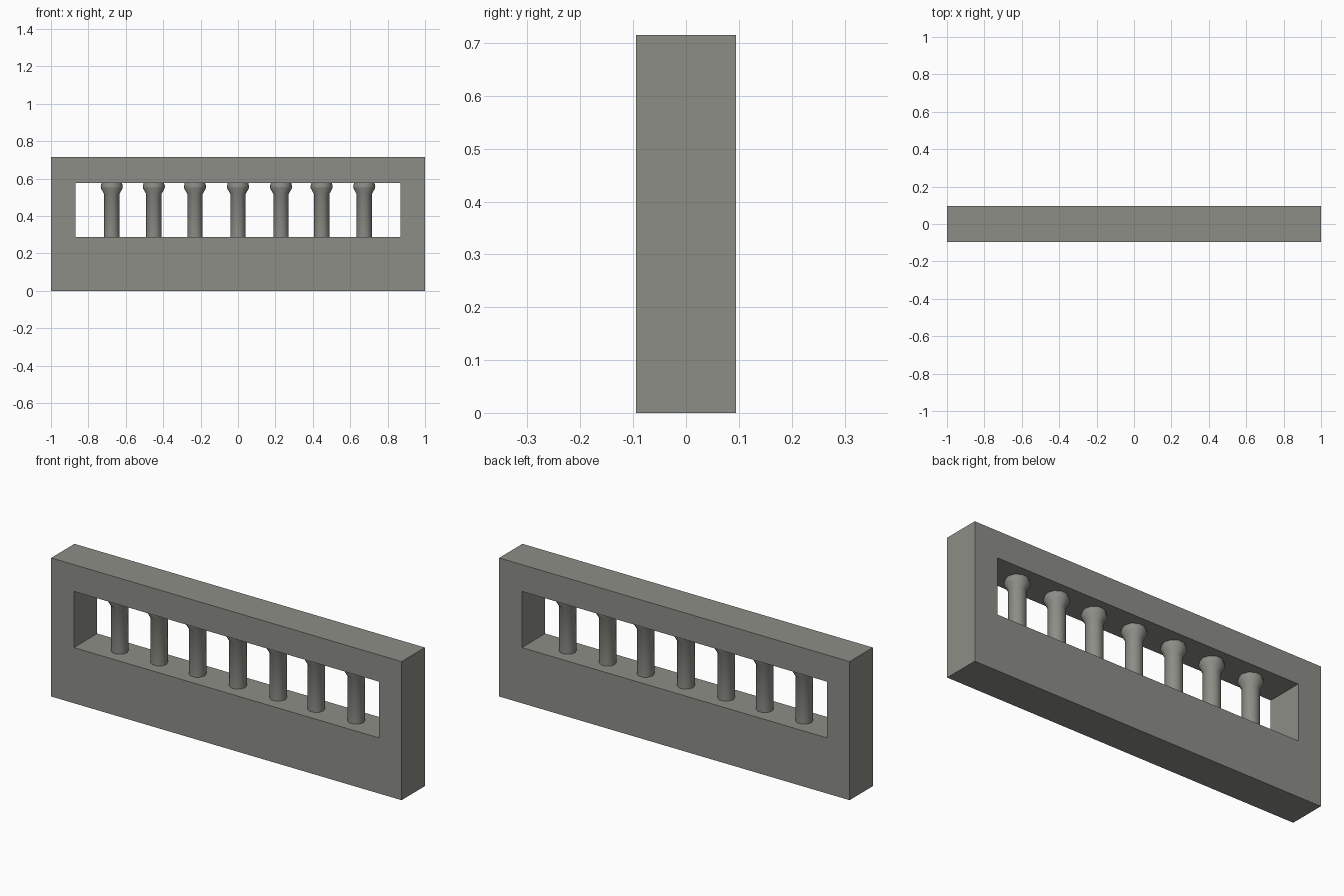
import bpy, bmesh, math

if "Cube" in bpy.data.objects:
    bpy.data.objects.remove(bpy.data.objects["Cube"])

stone = bpy.data.materials.new("grey stone")
stone.diffuse_color = (0.27, 0.27, 0.245, 1)
stone.use_nodes = True
stone.node_tree.nodes["Principled BSDF"].inputs["Base Color"].default_value = stone.diffuse_color

W, D, H = 1.0, 0.095, 0.715          # half width, half depth, height
OX, OZ0, OZ1 = 0.87, 0.287, 0.577    # opening


def finish(name, bm):
    bmesh.ops.recalc_face_normals(bm, faces=bm.faces)
    me = bpy.data.meshes.new(name)
    bm.to_mesh(me)
    bm.free()
    me.materials.append(stone)
    ob = bpy.data.objects.new(name, me)
    bpy.context.collection.objects.link(ob)
    return ob


# Wall frame: rectangular ring extruded through the depth
bm = bmesh.new()
outer = [(-W, 0), (W, 0), (W, H), (-W, H)]
inner = [(-OX, OZ0), (OX, OZ0), (OX, OZ1), (-OX, OZ1)]
loops = [[bm.verts.new((x, y, z)) for x, z in ring]
         for ring, y in ((outer, -D), (inner, -D), (inner, D), (outer, D))]
for a in range(4):
    la, lb = loops[a], loops[(a + 1) % 4]
    for i in range(4):
        j = (i + 1) % 4
        bm.faces.new((la[i], la[j], lb[j], lb[i]))
finish("wall_frame", bm)

# Balusters: round shafts with flared capitals
SIDES = 10
PROFILE = [(0.041, OZ0 - 0.005), (0.041, 0.518), (0.058, 0.548),
           (0.059, 0.56), (0.053, OZ1 + 0.005)]
for n, cx in enumerate((-0.675, -0.45, -0.23, 0, 0.23, 0.447, 0.675)):
    bm = bmesh.new()
    rings = [[bm.verts.new((cx + r * math.cos(2 * math.pi * k / SIDES),
                            r * math.sin(2 * math.pi * k / SIDES), z))
              for k in range(SIDES)] for r, z in PROFILE]
    for lo, hi in zip(rings, rings[1:]):
        for k in range(SIDES):
            m = (k + 1) % SIDES
            bm.faces.new((lo[k], lo[m], hi[m], hi[k])).smooth = True
    bm.faces.new(rings[0])
    bm.faces.new(rings[-1])
    ob = finish(f"baluster_{n + 1}", bm)
    bpy.context.view_layer.objects.active = ob
    ob.select_set(True)
    bpy.ops.object.shade_smooth_by_angle(angle=math.radians(40))
    ob.select_set(False)
